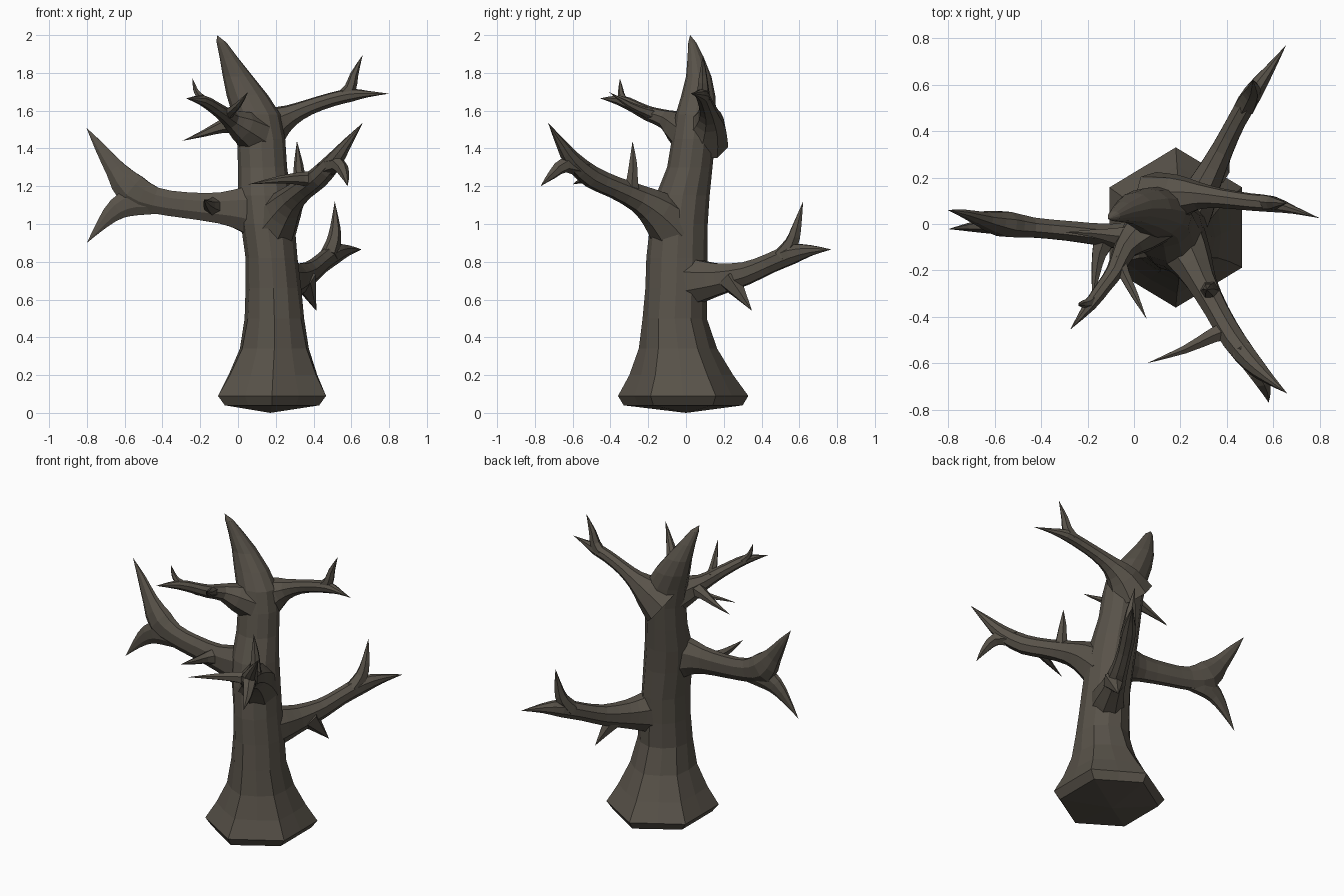
import bpy, bmesh, math
from mathutils import Vector

bark = bpy.data.materials.new("dark bark")
bark.diffuse_color = (0.098, 0.085, 0.067, 1)


def loft(name, rings, tip_start, tip_end):
    """Skin a list of rings and close both ends with a point."""
    bm = bmesh.new()
    loops = [[bm.verts.new(p) for p in ring] for ring in rings]
    n = len(loops[0])
    for a, b in zip(loops, loops[1:]):
        for i in range(n):
            j = (i + 1) % n
            bm.faces.new((a[i], a[j], b[j], b[i]))
    for ring, tip in ((loops[0], tip_start), (loops[-1], tip_end)):
        v = bm.verts.new(tip)
        for i in range(n):
            bm.faces.new((ring[i], ring[(i + 1) % n], v))
    bmesh.ops.recalc_face_normals(bm, faces=bm.faces)
    me = bpy.data.meshes.new(name)
    bm.to_mesh(me)
    bm.free()
    me.materials.append(bark)
    ob = bpy.data.objects.new(name, me)
    bpy.context.collection.objects.link(ob)
    return ob


def spline(pts, steps=2):
    """Catmull-Rom through (x, y, z, radius) points."""
    p = [Vector(q) for q in pts]
    p = [2 * p[0] - p[1]] + p + [2 * p[-1] - p[-2]]
    out = []
    for i in range(1, len(p) - 2):
        a, b, c, d = p[i - 1:i + 3]
        for s in range(steps):
            t = s / steps
            out.append(0.5 * (2 * b + (c - a) * t + (2 * a - 5 * b + 4 * c - d) * t * t
                              + (3 * b - a - 3 * c + d) * t ** 3))
    return out + [p[-2]]


def limb(name, pts, sides=8, squash=1.0):
    """Tapering limb; squash narrows it sideways."""
    path = spline(pts)
    pos = [q.to_3d() for q in path]
    rings, u = [], None
    for k in range(len(pos) - 1):
        t = (pos[k + 1] - pos[max(k - 1, 0)]).normalized()
        if u is None:
            u = t.cross(Vector((0, 0, 1) if abs(t.z) < 0.95 else (1, 0, 0)))
        u = (u - t * u.dot(t)).normalized()
        v = t.cross(u)
        r = max(path[k][3], 0.008)
        rings.append([pos[k] + u * (r * squash * math.cos(w)) + v * (r * math.sin(w))
                      for w in (2 * math.pi * (i + 0.5) / sides for i in range(sides))])
    loft(name, rings, pos[0], pos[-1])


# Trunk: z, x min, x max, y min, y max; hexagonal foot becoming rounder upward
trunk = [(0.04, -0.07, 0.43, -0.33, 0.30), (0.09, -0.106, 0.466, -0.36, 0.33),
         (0.20, -0.05, 0.42, -0.30, 0.25), (0.34, 0.01, 0.375, -0.25, 0.165),
         (0.50, 0.035, 0.35, -0.23, 0.11), (0.66, 0.04, 0.335, -0.215, 0.11),
         (0.82, 0.04, 0.315, -0.21, 0.115), (1.00, 0.015, 0.30, -0.19, 0.115),
         (1.15, 0.0, 0.28, -0.16, 0.125), (1.30, 0.0, 0.26, -0.10, 0.14),
         (1.45, -0.005, 0.25, -0.075, 0.155), (1.58, -0.03, 0.225, -0.055, 0.16),
         (1.68, -0.06, 0.16, -0.025, 0.155), (1.78, -0.08, 0.08, 0.0, 0.135),
         (1.88, -0.097, 0.0, 0.008, 0.095), (1.96, -0.113, -0.06, 0.012, 0.055)]
rings = []
for z, x0, x1, y0, y1 in trunk:
    blend = max(0, min(1, (z - 0.1) / 0.5))
    ring = []
    for i in range(12):
        w = math.radians(30 * i)
        k = 1 if i % 2 else math.cos(math.pi / 6) + 0.134 * blend
        sx = (x1 - x0) / 2 / (math.cos(math.pi / 6) + 0.134 * blend)
        ring.append(Vector(((x0 + x1) / 2 + sx * k * math.cos(w),
                            (y0 + y1) / 2 + (y1 - y0) / 2 * k * math.sin(w), z)))
    rings.append(ring)
loft("trunk", rings, (0.17, 0, 0.0), (-0.112, 0.022, 2.0))

# Left bough with a broad two-way fork
limb("left_bough", [(0.14, -0.03, 1.06, .17), (0.02, -.05, 1.08, .125), (-0.1, -.05, 1.085, .088),
                    (-0.28, -.03, 1.10, .074), (-0.44, -.015, 1.125, .075), (-0.56, 0, 1.18, .095),
                    (-0.65, .02, 1.29, .057), (-0.73, .045, 1.405, .03), (-0.803, .06, 1.51, 0)], 8, 0.62)
limb("left_bough_lower_fork", [(-0.38, -.02, 1.11, .06), (-0.54, -.01, 1.12, .08), (-0.64, -.01, 1.08, .062),
                               (-0.72, -.015, 1.0, .032), (-0.80, -.022, 0.90, 0)], 8, 0.5)
limb("left_bough_twig", [(-0.12, -.05, 1.09, .06), (-0.15, -.13, 1.10, .035),
                         (-0.165, -.22, 1.11, .02), (-0.18, -.34, 1.13, 0)], 6)

# Front right bough
limb("front_bough", [(0.18, -.06, 0.98, .15), (0.24, -.15, 1.07, .11), (0.29, -.25, 1.135, .075),
                     (0.36, -.38, 1.195, .06), (0.43, -.50, 1.25, .06), (0.51, -.60, 1.335, .05),
                     (0.58, -.665, 1.43, .028), (0.66, -.73, 1.535, 0)], 8, 0.9)
limb("front_bough_lower_fork", [(0.46, -.54, 1.29, .05), (0.53, -.64, 1.315, .042),
                                (0.565, -.71, 1.26, .025), (0.58, -.77, 1.20, 0)], 6)
limb("front_bough_upright_twig", [(0.32, -.29, 1.15, .055), (0.325, -.285, 1.23, .035),
                                  (0.32, -.28, 1.32, .024), (0.312, -.283, 1.44, 0)], 6)
limb("front_bough_side_twig", [(0.42, -.45, 1.23, .05), (0.34, -.48, 1.24, .036),
                               (0.22, -.54, 1.235, .02), (0.055, -.60, 1.21, 0)], 6)

# Back right bough
limb("back_bough", [(0.20, -.02, 0.69, .15), (0.265, .09, 0.70, .115), (0.31, .18, 0.71, .088),
                    (0.38, .32, 0.74, .064), (0.44, .44, 0.79, .055), (0.51, .56, 0.84, .055),
                    (0.58, .66, 0.86, .03), (0.655, .77, 0.865, 0)], 8, 0.8)
limb("back_bough_upright_fork", [(0.48, .51, 0.83, .05), (0.505, .56, 0.90, .04),
                                 (0.515, .585, 0.98, .028), (0.512, .62, 1.12, 0)], 6)
limb("back_bough_lower_twig", [(0.345, .23, 0.71, .07), (0.375, .28, 0.64, .04),
                               (0.415, .35, 0.54, 0)], 6)

# Upper right bough
limb("upper_right_bough", [(0.10, .09, 1.45, .14), (0.19, .115, 1.525, .10), (0.28, .12, 1.575, .06),
                           (0.38, .11, 1.62, .043), (0.50, .095, 1.66, .038), (0.60, .085, 1.682, .035),
                           (0.69, .06, 1.688, .017), (0.80, .025, 1.69, 0)], 8)
limb("upper_right_fork", [(0.55, .095, 1.67, .035), (0.595, .09, 1.72, .032),
                          (0.615, .09, 1.79, .022), (0.66, .09, 1.895, 0)], 6)

# Upper left front bough with thin twigs
limb("upper_left_bough", [(0.10, .02, 1.47, .11), (0.02, -.05, 1.52, .085), (-0.04, -.11, 1.555, .052),
                          (-0.08, -.20, 1.585, .04), (-0.13, -.27, 1.62, .034), (-0.19, -.35, 1.655, .028),
                          (-0.275, -.455, 1.665, 0)], 8)
limb("upper_left_upright_fork", [(-0.16, -.31, 1.635, .028), (-0.20, -.34, 1.675, .02),
                                 (-0.225, -.345, 1.71, .014), (-0.24, -.35, 1.77, 0)], 6)
limb("upper_left_right_twig", [(-0.07, -.15, 1.57, .04), (-0.04, -.22, 1.595, .026),
                               (0.0, -.30, 1.63, .018), (0.055, -.41, 1.70, 0)], 6)
limb("upper_left_left_twig", [(0.0, -.06, 1.54, .06), (-0.09, -.05, 1.515, .035),
                              (-0.18, -.04, 1.48, .018), (-0.295, -.035, 1.44, 0)], 6)
